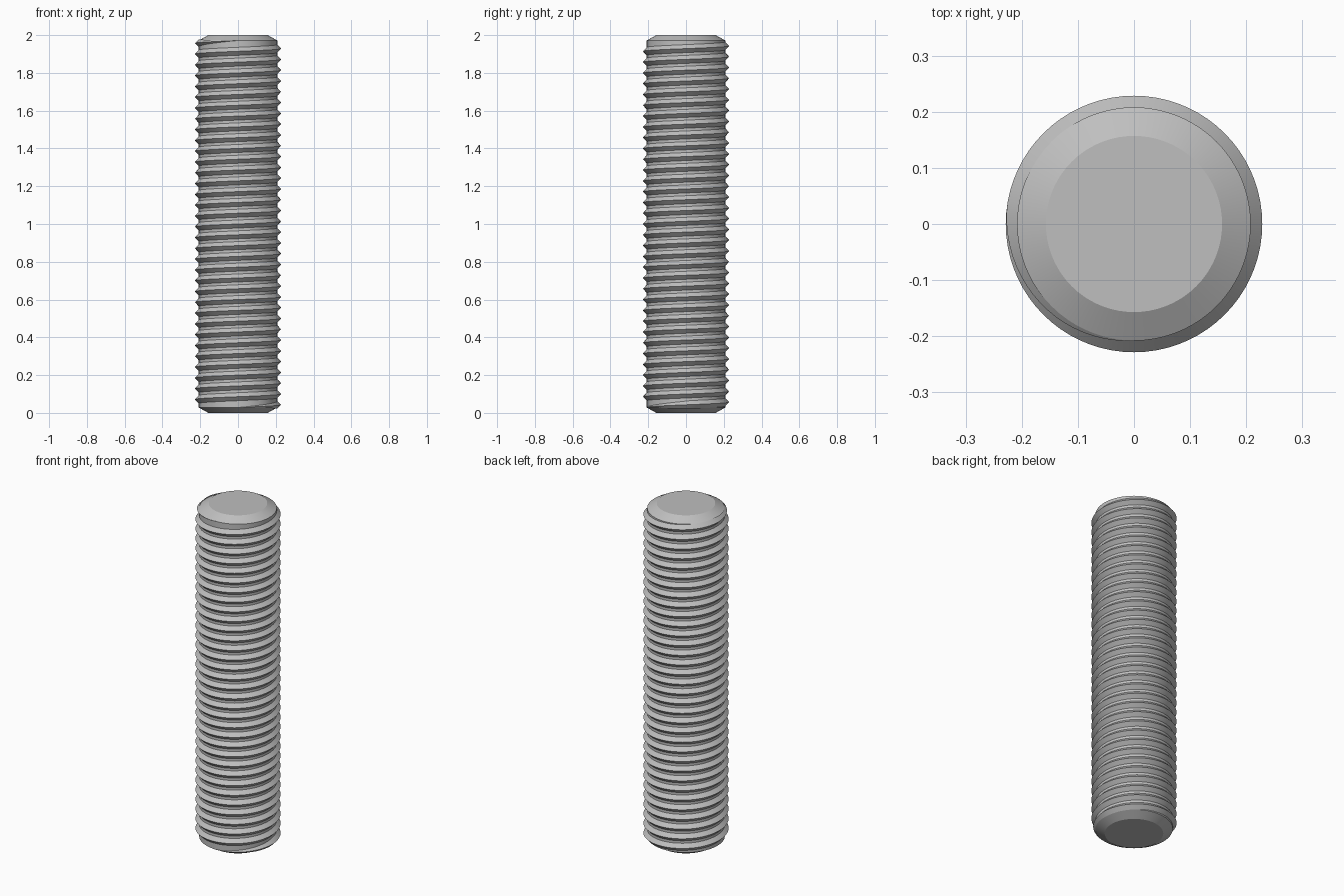
import bpy, bmesh, math

if "Cube" in bpy.data.objects:
    bpy.data.objects.remove(bpy.data.objects["Cube"], do_unlink=True)

LENGTH = 2.0
PITCH = LENGTH / 35
CORE_R, CREST_R, TIP_R = 0.208, 0.2286, 0.157
CHAMFER = PITCH / 2
TURNS, SEGS = 34, 72
HALF_BASE = PITCH * 0.38

steel = bpy.data.materials.new("steel grey")
steel.use_nodes = True
steel.diffuse_color = (0.52, 0.52, 0.52, 1)
steel.node_tree.nodes["Principled BSDF"].inputs["Base Color"].default_value = steel.diffuse_color


def finish(bm, name):
    bmesh.ops.recalc_face_normals(bm, faces=bm.faces)
    mesh = bpy.data.meshes.new(name)
    bm.to_mesh(mesh)
    bm.free()
    mesh.materials.append(steel)
    obj = bpy.data.objects.new(name, mesh)
    bpy.context.collection.objects.link(obj)
    bpy.ops.object.select_all(action='DESELECT')
    obj.select_set(True)
    bpy.context.view_layer.objects.active = obj
    bpy.ops.object.shade_smooth_by_angle(angle=math.radians(25))
    return obj


def polar(r, angle, z):
    return (r * math.cos(angle), r * math.sin(angle), z)


# Core rod with chamfered ends
bm = bmesh.new()
profile = [(TIP_R, 0), (CORE_R, CHAMFER), (CORE_R, LENGTH - CHAMFER), (TIP_R, LENGTH)]
rings = [[bm.verts.new(polar(r, 2 * math.pi * i / SEGS, z)) for i in range(SEGS)]
         for r, z in profile]
for low, high in zip(rings, rings[1:]):
    for i in range(SEGS):
        j = (i + 1) % SEGS
        bm.faces.new((low[i], low[j], high[j], high[i]))
bm.faces.new(rings[0])
bm.faces.new(rings[-1])
finish(bm, "core_rod")

# Right-handed helical thread, fading in and out over a quarter turn
bm = bmesh.new()
total = TURNS * SEGS
fade = SEGS * 0.27
sections = []
for i in range(total + 1):
    angle = 2 * math.pi * i / SEGS - math.pi / 2
    z = CHAMFER + PITCH * i / SEGS
    size = max(0.02, min(1, i / fade, (total - i) / fade))
    base_r = CORE_R - 0.0005
    points = [(base_r, z - HALF_BASE * size),
              (CORE_R + (CREST_R - CORE_R) * size, z),
              (base_r, z + HALF_BASE * size)]
    sections.append([bm.verts.new(polar(r, angle, h)) for r, h in points])
for a, b in zip(sections, sections[1:]):
    for k in range(3):
        n = (k + 1) % 3
        bm.faces.new((a[k], b[k], b[n], a[n]))
bm.faces.new(sections[0])
bm.faces.new(sections[-1])
finish(bm, "helical_thread")
